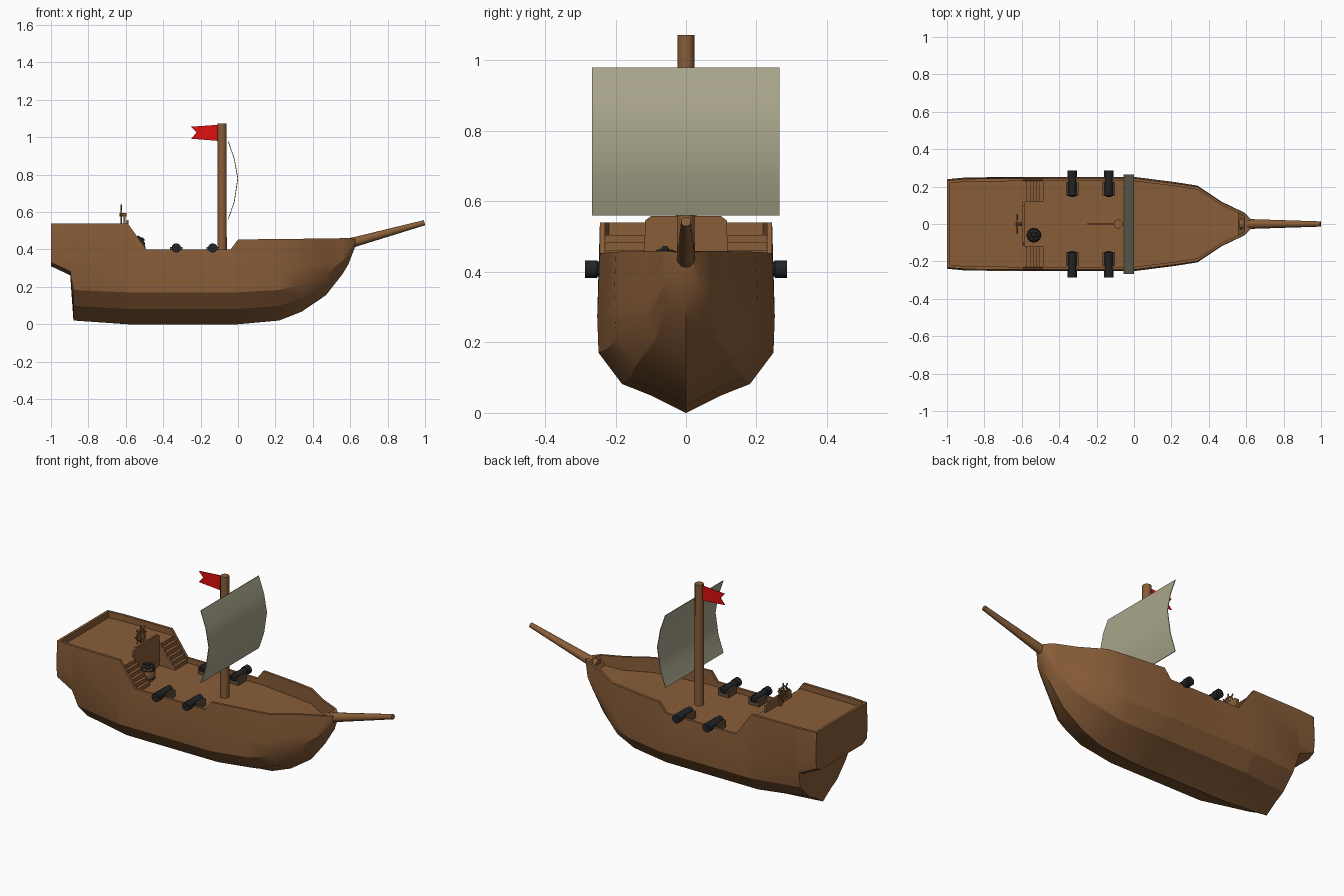
import bpy, bmesh, math
from mathutils import Vector

if "Cube" in bpy.data.objects:
    bpy.data.objects.remove(bpy.data.objects["Cube"])


def mat(name, r, g, b):
    m = bpy.data.materials.new(name)
    m.diffuse_color = (r, g, b, 1)
    m.use_nodes = True
    m.node_tree.nodes["Principled BSDF"].inputs["Base Color"].default_value = m.diffuse_color
    return m


WOOD = mat("brown_wood", 0.25, 0.11, 0.04)
DARK = mat("dark_wood", 0.12, 0.07, 0.035)
IRON = mat("black_iron", 0.016, 0.017, 0.019)
CLOTH = mat("khaki_cloth", 0.40, 0.38, 0.26)
RED = mat("red_cloth", 0.75, 0.005, 0.005)


def make(name, verts, faces, material, smooth=None):
    me = bpy.data.meshes.new(name)
    me.from_pydata([tuple(v) for v in verts], [], faces)
    bm = bmesh.new()
    bm.from_mesh(me)
    bmesh.ops.recalc_face_normals(bm, faces=bm.faces)
    bm.to_mesh(me)
    bm.free()
    me.materials.append(material)
    ob = bpy.data.objects.new(name, me)
    bpy.context.collection.objects.link(ob)
    if smooth:
        bpy.ops.object.select_all(action='DESELECT')
        ob.select_set(True)
        bpy.context.view_layer.objects.active = ob
        bpy.ops.object.shade_smooth_by_angle(angle=math.radians(smooth))
    return ob


def loft(name, rings, material, smooth=None):
    n = len(rings[0])
    verts = [p for r in rings for p in r]
    faces = [(i * n + j, i * n + (j + 1) % n, (i + 1) * n + (j + 1) % n, (i + 1) * n + j)
             for i in range(len(rings) - 1) for j in range(n)]
    faces += [tuple(range(n)), tuple(range(len(verts) - n, len(verts)))]
    return make(name, verts, faces, material, smooth)


def box(name, x0, x1, y0, y1, z0, z1, material):
    return loft(name, [[(x, y0, z0), (x, y1, z0), (x, y1, z1), (x, y0, z1)] for x in (x0, x1)], material)


def tube(name, a, b, radii, material, sides=12):
    """Round part from a to b; radii is a list of (fraction, radius)."""
    a, b = Vector(a), Vector(b)
    q = (b - a).to_track_quat('Z', 'Y')
    rings = [[a.lerp(b, t) + q @ Vector((r * math.cos(k * math.tau / sides),
                                         r * math.sin(k * math.tau / sides), 0))
              for k in range(sides)] for t, r in radii]
    return loft(name, rings, material, 40)


# Hull: cross-sections with bulwark and deck in one skin
def section(x, keel, w, top, deck, pinch=1.0, flat=False):
    h = 0.455 - keel
    if flat:
        half = [(0, keel), (0.4 * w, keel), (0.8 * w, keel), (0.97 * w, keel + 0.02), (w, keel + 0.09)]
    else:
        half = [(0, keel), (0.4 * w * pinch, keel + 0.11 * h), (0.72 * w * pinch, keel + 0.18 * h),
                (0.985 * w * (0.5 + 0.5 * pinch), keel + 0.375 * h), (w, keel + 0.6 * h)]
    inner = max(0.97 * w - 0.015, 0.4 * w)
    half += [(0.97 * w, top), (inner, top), (inner, deck), (0, deck)]
    ring = half + [(-y, z) for y, z in reversed(half[1:-1])]
    return [(x, y, z) for y, z in ring]


Q, M = 0.505, 0.372   # quarterdeck and main deck heights
hull = [section(-1.0, 0.31, 0.238, 0.54, 0.54, flat=True),
        section(-0.985, 0.303, 0.241, 0.54, 0.54, flat=True),
        section(-0.984, 0.303, 0.241, 0.54, Q, flat=True),
        section(-0.897, 0.262, 0.249, 0.54, Q, flat=True),
        section(-0.88, 0.02, 0.249, 0.54, Q, 0.72),
        section(-0.591, 0.0, 0.252, 0.54, Q),
        section(-0.59, 0.0, 0.252, 0.54, M),
        section(-0.49, 0.0, 0.252, 0.40, M),
        section(-0.04, 0.0, 0.252, 0.40, M),
        section(0.0, 0.0, 0.252, 0.453, M),
        section(0.22, 0.02, 0.224, 0.456, M),
        section(0.34, 0.067, 0.205, 0.457, M, 0.95),
        section(0.47, 0.155, 0.118, 0.459, M + 0.01),
        section(0.56, 0.27, 0.075, 0.46, M + 0.03),
        section(0.59, 0.32, 0.06, 0.46, 0.46),
        section(0.63, 0.425, 0.022, 0.455, 0.455)]
loft("hull", hull, WOOD, 25)

# Bowsprit, mast
tube("bowsprit", (0.57, 0, 0.425), (0.997, 0, 0.543), [(0, 0.029), (0.2, 0.025), (1, 0.014)], WOOD)
tube("mast", (-0.085, 0, 0.36), (-0.085, 0, 1.073), [(0, 0.025), (1, 0.024)], WOOD)

# Sail: thin bowed sheet
curve = [(-0.055, 0.56), (-0.022, 0.655), (-0.003, 0.78), (-0.022, 0.885), (-0.055, 0.98)]
outline = curve + [(x + 0.004, z) for x, z in reversed(curve)]
nc = len(curve)
sv = [(x, y, z) for y in (-0.267, 0.265) for x, z in outline]
n = 2 * nc
sf = [(j, (j + 1) % n, n + (j + 1) % n, n + j) for j in range(n)]
for s in (0, n):
    sf += [(s + j, s + j + 1, s + n - 2 - j, s + n - 1 - j) for j in range(nc - 1)]
make("sail", sv, sf, CLOTH, 30)

# Swallow-tailed flag
tail = [(-0.10, 1.067), (-0.10, 0.98), (-0.25, 0.992), (-0.222, 1.025), (-0.25, 1.056)]
loft("flag", [[(x, y, z) for x, z in tail] for y in (-0.002, 0.002)], RED)

# Stairs on both sides, with the wall panel between them
for side, s in (("left", 1), ("right", -1)):
    y0, y1 = sorted((s * 0.117, s * 0.232))
    steps = 6
    for k in range(steps):
        box(f"stair_{side}_{k}", -0.592, -0.572 + k * 0.0175, y0, y1, M - 0.01,
            Q - k * (Q - M) / steps, WOOD)
panel = [(-0.117, M), (0.117, M), (0.117, 0.545), (0.10, 0.558), (-0.10, 0.558), (-0.117, 0.545)]
loft("wall_panel", [[(x, y, z) for y, z in panel] for x in (-0.597, -0.585)], WOOD)

# Steering wheel on its stand
C = Vector((-0.625, 0, 0.585))
rings = []
for k in range(16):
    d = Vector((0, math.cos(k * math.tau / 16), math.sin(k * math.tau / 16)))
    rings.append([C + d * r + Vector((dx, 0, 0)) for r, dx in
                  ((0.031, -0.004), (0.038, -0.004), (0.038, 0.004), (0.031, 0.004))])
rv = [p for r in rings for p in r]
rf = [(4 * i + j, 4 * i + (j + 1) % 4, 4 * ((i + 1) % 16) + (j + 1) % 4, 4 * ((i + 1) % 16) + j)
      for i in range(16) for j in range(4)]
make("wheel_rim", rv, rf, WOOD)
for k in range(4):
    a = k * math.pi / 4
    d = Vector((0, math.cos(a), math.sin(a))) * 0.054
    tube(f"wheel_spoke_{k}", C - d, C + d, [(0, 0.004), (1, 0.004)], WOOD, 6)
tube("wheel_hub", C - Vector((0.008, 0, 0)), C + Vector((0.03, 0, 0)), [(0, 0.009), (1, 0.009)], WOOD, 8)
box("wheel_stand", -0.612, -0.601, -0.01, 0.01, Q - 0.005, 0.59, WOOD)

# Four cannons on carriages
for side, s in (("left", 1), ("right", -1)):
    for i, x in enumerate((-0.33, -0.135)):
        tag = f"{side}_{i}"
        tube(f"cannon_{tag}", (x, s * 0.145, 0.408), (x, s * 0.286, 0.408),
             [(0, 0.012), (0.06, 0.022), (0.5, 0.021), (0.75, 0.021), (0.76, 0.025), (1, 0.025)], IRON)
        tube(f"cannon_bore_{tag}", (x, s * 0.28, 0.408), (x, s * 0.287, 0.408),
             [(0, 0.012), (1, 0.012)], IRON)
        y0, y1 = sorted((s * 0.15, s * 0.225))
        box(f"carriage_base_{tag}", x - 0.032, x + 0.032, y0, y1, M - 0.005, 0.392, DARK)
        for e in (-1, 1):
            xa, xb = sorted((x + e * 0.022, x + e * 0.033))
            box(f"carriage_cheek_{tag}_{e}", xa, xb, y0, y1, M - 0.005, 0.412, DARK)

# Barrel filled with cannonballs
B = Vector((-0.535, -0.06, M))
tube("barrel", B, B + Vector((0, 0, 0.075)), [(0, 0.031), (0.25, 0.037), (0.5, 0.04), (0.75, 0.037), (1, 0.032)], WOOD)
for k, t in enumerate((0.012, 0.058)):
    z = Vector((0, 0, t))
    tube(f"barrel_band_{k}", B + z, B + z + Vector((0, 0, 0.008)), [(0, 0.038), (1, 0.038)], IRON)
spots = [(0.021 * math.cos(k * math.tau / 6), 0.021 * math.sin(k * math.tau / 6), 0.078) for k in range(6)]
for k, p in enumerate(spots + [(0, 0, 0.088)]):
    c = B + Vector(p)
    prof = [(0.5 - 0.5 * math.cos(a), 0.014 * math.sin(a)) for a in
            [0.05 + (math.pi - 0.1) * i / 6 for i in range(7)]]
    tube(f"cannonball_{k}", c - Vector((0, 0, 0.014)), c + Vector((0, 0, 0.014)), prof, IRON, 10)
